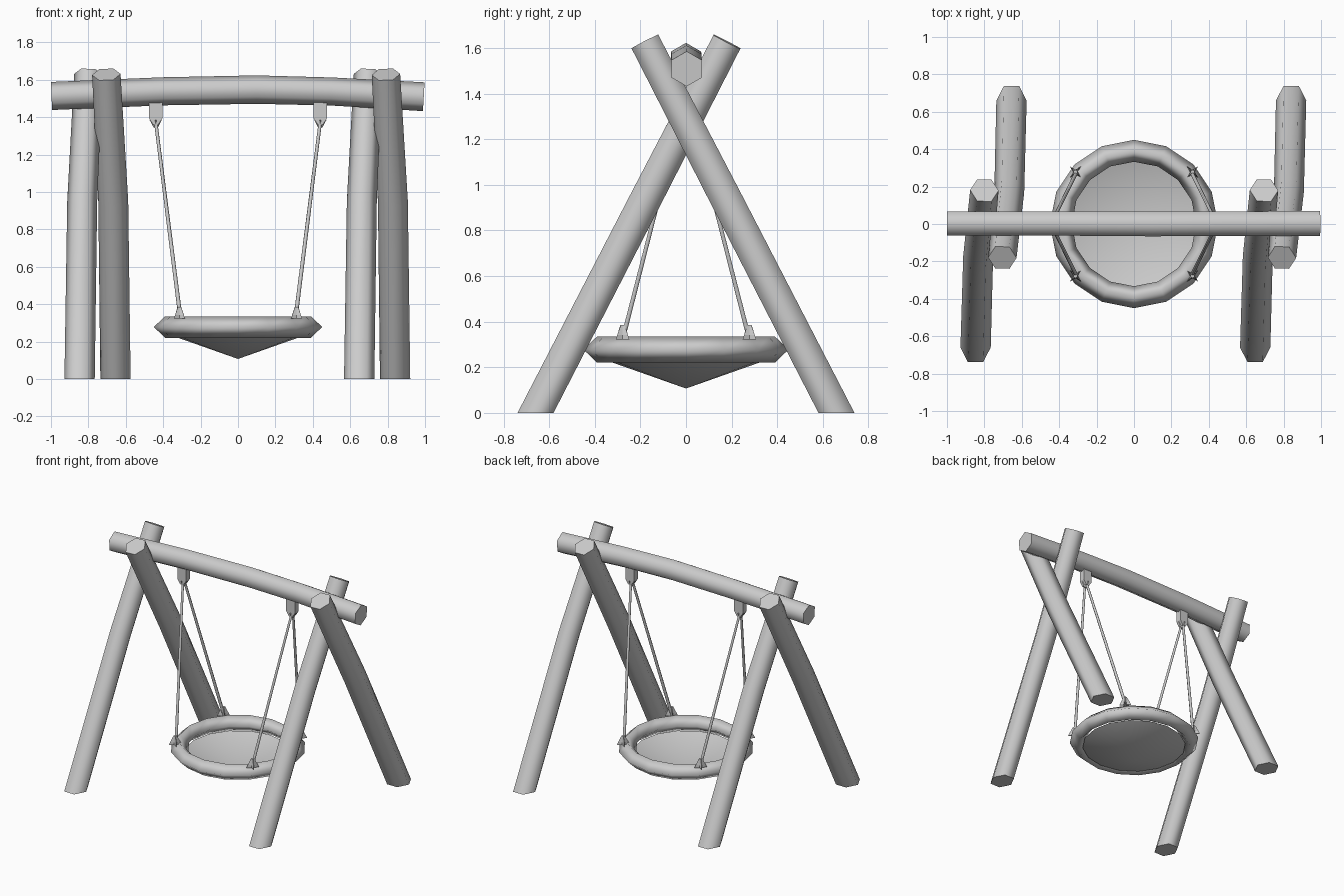
import bpy, bmesh, math
from mathutils import Vector

cube = bpy.data.objects.get("Cube")
if cube:
    bpy.data.objects.remove(cube, do_unlink=True)

grey = bpy.data.materials.new("plain grey")
grey.use_nodes = True
grey.diffuse_color = (0.6, 0.6, 0.6, 1)
grey.node_tree.nodes["Principled BSDF"].inputs["Base Color"].default_value = (0.6, 0.6, 0.6, 1)


def finish(name, bm, angle=None):
    """Turn a bmesh into an object, smooth up to the given angle."""
    bmesh.ops.recalc_face_normals(bm, faces=bm.faces)
    mesh = bpy.data.meshes.new(name)
    bm.to_mesh(mesh)
    bm.free()
    mesh.materials.append(grey)
    obj = bpy.data.objects.new(name, mesh)
    bpy.context.collection.objects.link(obj)
    if angle:
        bpy.ops.object.select_all(action='DESELECT')
        obj.select_set(True)
        bpy.context.view_layer.objects.active = obj
        bpy.ops.object.shade_smooth_by_angle(angle=math.radians(angle))
    return obj


def skin(bm, rings, caps=True):
    """Bridge consecutive rings of vertices, optionally closing the ends."""
    n = len(rings[0])
    for a, b in zip(rings, rings[1:]):
        for i in range(n):
            j = (i + 1) % n
            bm.faces.new((a[i], a[j], b[j], b[i]))
    if caps:
        bm.faces.new(rings[0][::-1])
        bm.faces.new(rings[-1])


def pole(name, points, radii, side, sides=6, cut_at_ground=False):
    """Faceted round timber along a path; one corner points along side."""
    bm = bmesh.new()
    pts = [Vector(p) for p in points]
    rings = []
    for k, p in enumerate(pts):
        d = (pts[min(k + 1, len(pts) - 1)] - pts[max(k - 1, 0)]).normalized()
        u = Vector(side)
        u = (u - d * u.dot(d)).normalized()
        v = d.cross(u)
        ring = []
        for i in range(sides):
            a = math.tau * i / sides
            q = p + radii[k] * (u * math.cos(a) + v * math.sin(a))
            if cut_at_ground and k == 0:
                q -= d * (q.z / d.z)
            ring.append(bm.verts.new(q))
        rings.append(ring)
    skin(bm, rings)
    return finish(name, bm, 62)


def knot(name, x, y, z_wide, z_narrow, reach, turn):
    """Four-finned rope fitting tapering from a star to a point."""
    bm = bmesh.new()
    rings = []
    for z, outer, inner in ((z_wide, reach, 0.012),
                            (z_wide + (z_narrow - z_wide) * 0.3, reach * 0.8, 0.013),
                            (z_narrow, 0.012, 0.01)):
        rings.append([bm.verts.new((x + r * math.cos(a), y + r * math.sin(a), z))
                      for i in range(8)
                      for r, a in [(inner if i % 2 else outer, turn + i * math.pi / 4)]])
    skin(bm, rings)
    finish(name, bm)


# Crossed legs at both ends
for end, shift in (("right", 0), ("left", 1.495)):
    pole(f"{end}_front_leg",
         [(-0.847 + shift, -0.66, 0), (-0.833 + shift, -0.17, 0.95), (-0.80 + shift, 0.18, 1.628)],
         (0.081, 0.08, 0.076), (1, 0, 0), cut_at_ground=True)
    pole(f"{end}_back_leg",
         [(-0.655 + shift, 0.66, 0), (-0.667 + shift, 0.17, 0.95), (-0.704 + shift, -0.18, 1.628)],
         (0.081, 0.08, 0.076), (1, 0, 0), cut_at_ground=True)

# Slightly bowed top beam
pole("top_beam",
     [(-0.997, 0.003, 1.513), (-0.4, 0.003, 1.538), (0.1, 0, 1.547),
      (0.5, 0.002, 1.537), (0.993, 0.003, 1.509)],
     (0.075, 0.075, 0.076, 0.075, 0.077), (0, 0, 1))

# Basket rim: diamond section swept round sixteen sides
bm = bmesh.new()
section = [(0.45, 0.278), (0.39, 0.335), (0.333, 0.278), (0.39, 0.22)]
rings = [[bm.verts.new((r * math.cos(a), r * math.sin(a), z)) for r, z in section]
         for a in (math.tau * i / 16 for i in range(16))]
skin(bm, rings + rings[:1], caps=False)
finish("basket_rim", bm, 180)

# Hanging basket seat: shallow cone
bm = bmesh.new()
tip = bm.verts.new((0, 0, 0.107))
edge = [bm.verts.new((0.36 * math.cos(a), 0.36 * math.sin(a), 0.234))
        for a in (math.tau * i / 16 for i in range(16))]
for i in range(16):
    bm.faces.new((tip, edge[(i + 1) % 16], edge[i]))
finish("basket_seat", bm, 60)

for side, sx in (("right", -1), ("left", 1)):
    # Hanger block with chamfered lower corners
    bm = bmesh.new()
    outline = [(-0.035, 1.5), (-0.035, 1.392), (-0.013, 1.358),
               (0.013, 1.358), (0.035, 1.392), (0.035, 1.5)]
    skin(bm, [[bm.verts.new((sx * 0.44 + x, y, z)) for x, z in outline]
              for y in (-0.022, 0.022)])
    finish(f"{side}_hanger", bm)
    knot(f"{side}_hanger_knot", sx * 0.44, 0, 1.385, 1.345, 0.033, 0)

    # Ropes and their fittings on the rim
    for place, sy in (("front", -1), ("back", 1)):
        pole(f"{side}_{place}_rope",
             [(sx * 0.31, sy * 0.272, 0.345), (sx * 0.44, sy * 0.008, 1.375)],
             (0.011, 0.009), (1, 0, 0))
        knot(f"{side}_{place}_rim_knot", sx * 0.313, sy * 0.278, 0.322, 0.385, 0.042, math.pi / 4)
